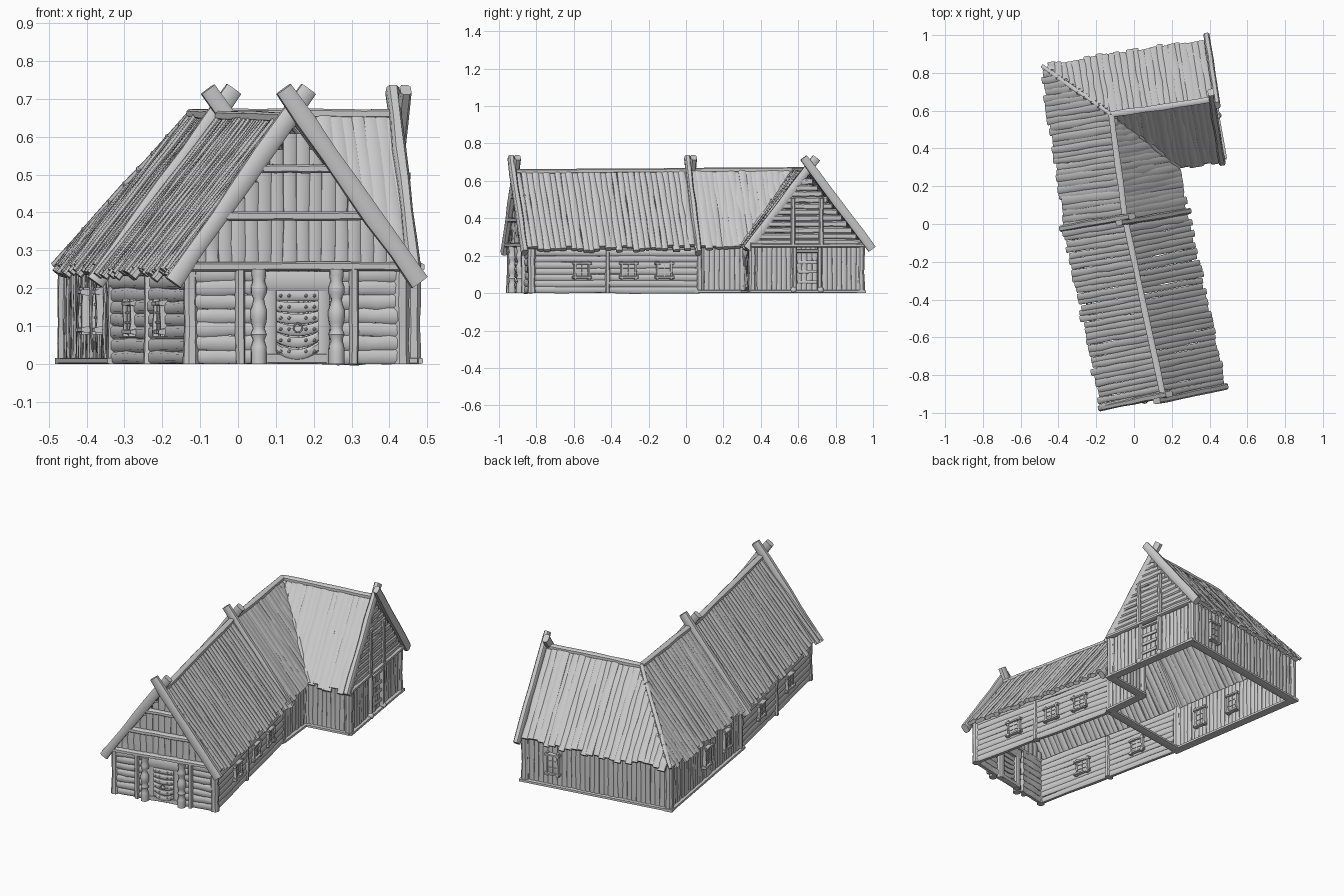
import bpy, bmesh, math, random
from mathutils import Vector, Matrix

if "Cube" in bpy.data.objects:
    bpy.data.objects.remove(bpy.data.objects["Cube"])

random.seed(7)
Z = Vector((0, 0, 1))
parts = {}
rnd = random.uniform


def beam(name, p, q, w, h, up=Z, segs=3, jit=0.0, prof=None, bow=0.0, sides=8, power=0.6):
    """Rough-hewn rounded timber from p to q, lofted from ring sections."""
    bm = parts.setdefault(name, bmesh.new())
    p, q = Vector(p), Vector(q)
    d = (q - p).normalized()
    side = d.cross(up).normalized()
    nor = side.cross(d)
    if prof:
        segs = len(prof) - 1
    rings = []
    for i in range(segs + 1):
        f = i / segs
        c = p.lerp(q, f) + nor * (bow * 4 * f * (1 - f))
        c += side * rnd(-jit, jit) + nor * rnd(-jit, jit)
        k = (prof[i] if prof else 1) * (1 + (rnd(-.12, .12) if jit else 0))
        ring = []
        for j in range(sides):
            a = 2 * math.pi * (j + .5) / sides
            x, y = math.cos(a), math.sin(a)
            x = math.copysign(abs(x) ** power, x) * w / 2 * k
            y = math.copysign(abs(y) ** power, y) * h / 2 * k
            ring.append(bm.verts.new(c + side * x + nor * y))
        rings.append(ring)
    for r, s in zip(rings, rings[1:]):
        for j in range(sides):
            k = (j + 1) % sides
            bm.faces.new((r[j], r[k], s[k], s[j]))
    bm.faces.new(rings[0][::-1])
    bm.faces.new(rings[-1])


class Wall:
    """Local wall frame: u along (0..1), z up, o outwards."""
    def __init__(self, p, q):
        self.p, self.d = Vector((*p, 0)), Vector((q[0] - p[0], q[1] - p[1], 0))
        self.L = self.d.length
        self.n = Vector((self.d.y, -self.d.x, 0)).normalized()

    def at(self, u, z, o=0):
        return self.p + self.d * u + Z * z + self.n * o

    def hbeam(self, name, u0, u1, z, w, h, o=0, **k):
        beam(name, self.at(u0, z, o), self.at(u1, z, o), w, h, **k)

    def vbeam(self, name, u, z0, z1, w, h, o=0, **k):
        beam(name, self.at(u, z0, o), self.at(u, z1, o), w, h, up=self.n, **k)

    def logs(self, name, u0, u1, z0, z1, n, limit=None):
        s = (z1 - z0) / n
        for i in range(n):
            z = z0 + (i + .5) * s
            a, b = limit(z) if limit else (u0, u1)
            self.hbeam(name, a, b, z, .03, s * 1.08, segs=5, jit=.002)

    def planks(self, name, u0, u1, z0, top, pitch=.027):
        n = max(1, round((u1 - u0) * self.L / pitch))
        for i in range(n):
            u = u0 + (u1 - u0) * (i + .5) / n
            z = top(u) if callable(top) else top
            if z - z0 > .01:
                self.vbeam(name, u, z0, z, (u1 - u0) * self.L / n * 1.08, .02, rnd(-.003, .003), jit=.0015)

    def window(self, u, z0, z1, w=.075):
        k, m = w / 2 / self.L, (z0 + z1) / 2
        for s in (-1, 1):
            self.vbeam("window_frames", u + s * k, z0 - .012, z1 + .012, .016, .056, jit=.0008)
        for z in (z0, z1):
            self.hbeam("window_frames", u - k * 1.4, u + k * 1.4, z, .062, .016, jit=.0008)
        self.hbeam("window_panes", u - k, u + k, m, .042, z1 - z0, segs=1, power=.2)
        self.vbeam("window_bars", u, z0, z1, .009, .05)
        for f in (.33, .67):
            self.hbeam("window_bars", u - k, u + k, z0 + (z1 - z0) * f, .05, .008)


def sample(path, t):
    for (a, p), (b, q) in zip(path, path[1:]):
        if t <= b:
            return Vector(p).lerp(Vector(q), (t - a) / (b - a))
    return Vector(path[-1][1])


def roof(name, upper, lower, n):
    """Boards laid from an upper line (ridge, hip) to a lower line (eave, valley)."""
    span = max((Vector(x[-1][1]) - Vector(x[0][1])).length for x in (upper, lower))
    for i in range(n):
        t = (i + .5) / n
        a, b = sample(upper, t), sample(lower, t)
        if (b - a).length < .03:
            continue
        lift = Z * rnd(-.004, .006)
        b += (b - a).normalized() * rnd(-.012, .018) + (a - b).cross(Z).normalized() * rnd(-.004, .004)
        beam(name, a + lift, b + lift, span / n * rnd(1.0, 1.25), .022, segs=5, jit=.002)


def crossed_rafters(name, c, d, half, ztop=.675, foot=.215):
    """Pair of barge timbers crossing above the ridge."""
    c, d = Vector((*c, 0)), Vector((*d, 0)).normalized()
    n = Vector((d.y, -d.x, 0))
    for s in (-1, 1):
        lo = c + d * (half * s) + Z * foot + n * .012 * s
        hi = c + Z * ztop + n * .012 * s
        beam(name, lo, hi + (hi - lo) * .11, .034, .048, segs=6, jit=.0015)


# plan corners, counter-clockwise
FL, FR, MR, IN = (-.125, -.94), (.43, -.825), (.23, .07), (.205, .315)
ER, BR, BL, ML = (.462, .355), (.372, .935), (-.455, .80), (-.325, -.02)
front, right_wall, link = Wall(FL, FR), Wall(FR, MR), Wall(MR, IN)
inner, gable, back = Wall(IN, ER), Wall(ER, BR), Wall(BR, BL)
left_rear, left_wall = Wall(BL, ML), Wall(ML, FL)

# roofs
A, B, C, D = (.155, -.915, .645), (-.045, .02, .65), (-.12, .58, .655), (.42, .66, .655)
hip = (-.485, .835, .25)
valley = (.24, .30, .245)
roof("hall_roof", [(0, A), (1, B)], [(0, (.475, -.85, .235)), (1, (.275, .08, .24))], 31)
roof("hall_roof", [(0, A), (1, B)], [(0, (-.17, -.98, .235)), (1, (-.365, -.03, .24))], 31)
roof("rear_roof", [(0, B), (.64, C), (1, hip)], [(0, (-.36, -.02, .245)), (1, hip)], 28)
roof("rear_roof", [(0, B), (1, C)], [(0, (.27, .08, .24)), (.4, valley), (1, C)], 19)
roof("wing_roof", [(0, D), (.63, C), (1, hip)], [(0, (.37, .97, .25)), (1, hip)], 27)
roof("wing_roof", [(0, D), (1, C)], [(0, (.475, .34, .245)), (.45, valley), (1, C)], 18)
for p, q, w in ((A, B, .034), (B, C, .034), (C, D, .034), (C, hip, .022), (C, valley, .022)):
    up = Z * (.006 if w > .03 else .01)
    beam("ridge_beams", Vector(p) + up, Vector(q) + up, w, w * .8, segs=6, jit=.0015)

# crossed gable timbers
crossed_rafters("front_rafters", (.153, -.918), front.d.xy, .33)
crossed_rafters("middle_rafters", (-.045, .023), (.985, .17), .335)
crossed_rafters("wing_rafters", (.425, .662), gable.d.xy, .335, foot=.235)


def gable_top(wall):
    return lambda u: .63 - .405 * abs(u - .5) * wall.L / .33


def gable_limit(wall):
    def f(z):
        k = max(.01, (.63 - z) / .405 * .33 / wall.L)
        return .5 - min(k, .5), .5 + min(k, .5)
    return f


# long walls
right_wall.logs("right_log_wall", 0, 1, .0, .265, 8)
left_wall.logs("left_log_wall", 0, 1, .0, .265, 8)
for w in (link, inner, back, left_rear):
    w.planks("plank_walls", 0, 1, .005, .26)
for u in (.296, .575, .788):
    right_wall.window(u, .085, .16)
for u in (.28, .68):
    left_wall.window(u, .085, .16)
for u in (.5, .78):
    left_rear.window(u, .09, .19, .06)
back.window(.2, .08, .19, .06)

# posts at corners and along walls
for w in (front, right_wall, link, inner, gable, back, left_rear, left_wall):
    w.vbeam("corner_posts", 0, 0, .27, .042, .042, segs=5, jit=.0015, power=.9)
right_wall.vbeam("wall_posts", .45, 0, .25, .026, .045, jit=.001)
left_wall.vbeam("wall_posts", .5, 0, .25, .026, .045, jit=.001)

# sill frame below the rear wing
for w in (link, inner, gable, back, left_rear, Wall(ML, MR)):
    w.hbeam("sill_frame", -.03, 1.03, .008, .05, .016, power=.3)

# front wall with log sides, posts and plank gable
for a, b in ((0, .30), (.70, 1)):
    front.logs("front_log_wall", a, b, 0, .255, 7)
front.planks("front_gable_planks", .01, .99, .25, gable_top(front), .034)
front.hbeam("front_tie_beam", -.02, 1.02, .257, .05, .026, o=.008, segs=6, jit=.001)
for z in (.39, .515):
    a, b = gable_limit(front)(z)
    front.hbeam("gable_crossbeams", a, b, z, .034, .024, o=.018, segs=5, jit=.001)
carve = [1, 1, 1, .95, .72, 1, .72, .95, 1.05, 1.05, .8, .65, 1, 1, .75, .9, .9]
for s in (-1, 1):
    front.vbeam("carved_door_posts", .5 + s * .185, 0, .25, .042, .045, .025, prof=carve, sides=12, power=.95)
    front.vbeam("plain_door_posts", .5 + s * .27, 0, .25, .025, .04, .01, jit=.001)
    front.vbeam("door_jambs", .5 + s * .125, .0, .24, .038, .03, segs=1, power=.3)
front.hbeam("door_lintel", .34, .66, .217, .034, .056, segs=1, power=.3)
front.hbeam("door_threshold", .36, .64, .014, .034, .028, segs=1, power=.3)

# front door of bowed boards with studs and ring
for i in range(6):
    z = .045 + i * .027
    front.hbeam("front_door", .40, .60, z, .022, .028, o=.012, segs=8, bow=-.02 * (1 - i / 5))
    for u in (.42, .46, .54, .58):
        zz = z - .02 * (1 - i / 5) * .6
        bmesh.ops.create_icosphere(parts.setdefault("door_studs", bmesh.new()), subdivisions=1, radius=.005,
                                   matrix=Matrix.Translation(front.at(u, zz, .024)))
for u in range(10):
    a, b = (2 * math.pi * k / 10 for k in (u, u + 1))
    pt = lambda t: front.at(.5 + .012 * math.cos(t) / front.L, .095 + .012 * math.sin(t), .03)
    beam("door_ring", pt(a), pt(b), .005, .005, up=front.n, segs=1, sides=6)

# wing gable end: planks below, logs above
gable.planks("wing_plank_wall", 0, .40, .005, .25)
gable.planks("wing_plank_wall", .60, 1, .005, .25)
gable.logs("wing_gable_logs", 0, 1, .255, .61, 11, gable_limit(gable))
gable.hbeam("wing_tie_beam", -.02, 1.02, .255, .045, .022, o=.006, segs=6, jit=.001)
for s in (-1, 1):
    gable.vbeam("wing_gable_posts", .5 + s * .13, .26, .505, .024, .026, .014, segs=5, jit=.001)
    gable.vbeam("wing_door_frame", .5 + s * .115, 0, .245, .024, .04, .006, jit=.001)
    bmesh.ops.create_icosphere(parts.setdefault("wing_door_feet", bmesh.new()), subdivisions=2, radius=.017,
                               matrix=Matrix.Translation(gable.at(.5 + s * .125, .017, .018)))
gable.hbeam("wing_door_frame", .38, .62, .225, .04, .02)
gable.planks("wing_door", .40, .60, .012, .225, .03)
for z in (.06, .115, .165):
    gable.hbeam("wing_door_battens", .41, .59, z, .012, .018, o=.014, jit=.0008)

# turn every part into an object
for name, bm in parts.items():
    bmesh.ops.recalc_face_normals(bm, faces=bm.faces)
    me = bpy.data.meshes.new(name)
    bm.to_mesh(me)
    bm.free()
    ob = bpy.data.objects.new(name, me)
    bpy.context.collection.objects.link(ob)
    bpy.context.view_layer.objects.active = ob
    ob.select_set(True)
bpy.ops.object.shade_smooth_by_angle(angle=math.radians(40))
